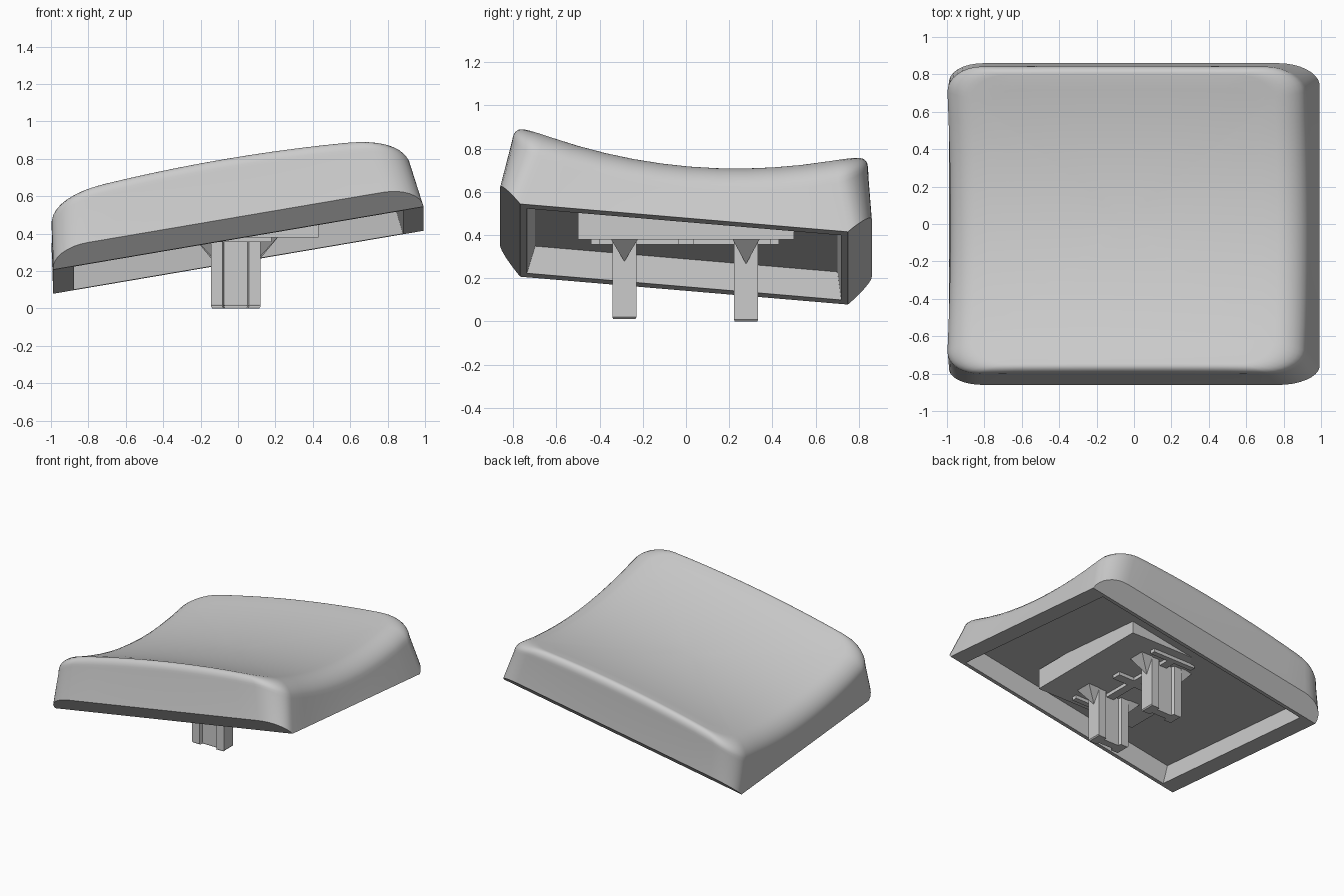
import bpy, bmesh, math
from mathutils import Vector

if "Cube" in bpy.data.objects:
    bpy.data.objects.remove(bpy.data.objects["Cube"], do_unlink=True)

grey = bpy.data.materials.new("light_grey")
grey.use_nodes = True
grey.diffuse_color = (0.6, 0.6, 0.6, 1)
grey.node_tree.nodes["Principled BSDF"].inputs["Base Color"].default_value = (0.6, 0.6, 0.6, 1)


def finish(name, bm, smooth=False):
    bmesh.ops.remove_doubles(bm, verts=bm.verts, dist=1e-4)
    bmesh.ops.recalc_face_normals(bm, faces=bm.faces)
    mesh = bpy.data.meshes.new(name)
    bm.to_mesh(mesh)
    bm.free()
    mesh.materials.append(grey)
    obj = bpy.data.objects.new(name, mesh)
    bpy.context.collection.objects.link(obj)
    if smooth:
        bpy.ops.object.select_all(action='DESELECT')
        obj.select_set(True)
        bpy.context.view_layer.objects.active = obj
        bpy.ops.object.shade_smooth_by_angle(angle=math.radians(35))
    return obj


def box(name, low, high):
    bm = bmesh.new()
    bmesh.ops.create_cube(bm, size=1)
    for v in bm.verts:
        v.co = Vector([lo + (c + 0.5) * (hi - lo) for c, lo, hi in zip(v.co, low, high)])
    return finish(name, bm)


# Cap coordinates lie in the tilted rim plane; h is the height above it
def place(u, v, h):
    return Vector((u - 0.17 * h + 0.002, v + 0.085 * h - 0.009,
                   0.311 + 0.17 * u - 0.085 * v + h))


def ring(a, b, rx, ry, arc=8, side=10):
    """Rounded rectangle as (u, v, direction angle)."""
    points = []
    for q in range(4):
        sx, sy = (1, -1, -1, 1)[q], (1, 1, -1, -1)[q]
        for i in range(arc + 1):
            ang = math.pi / 2 * (q + i / arc)
            points.append((sx * (a - rx) + rx * math.cos(ang),
                           sy * (b - ry) + ry * math.sin(ang), ang))
        # straight run to the next corner
        u, v, ang = points[-1]
        eu, ev = (-u, v) if q % 2 == 0 else (u, -v)
        for i in range(1, side):
            t = i / side
            points.append((u + (eu - u) * t, v + (ev - v) * t, ang))
    return points


def dish(u, v):
    return 0.304 + 0.114 * (v / 0.77) ** 2 - 0.035 * (u / 0.8) ** 2


# Cap shell, from the hollow's ceiling round the rim and over the top
RIM = 0.758
layers = [[place(u, v, 0.125) for u, v, _ in ring(0.865, 0.7, 0, 0)],
          [place(u, v, 0) for u, v, _ in ring(0.88, 0.727, 0, 0)]]
skirt = ring(0.99, 0.86, 0.2, 0.102)
layers.append([place(u, max(-RIM, min(RIM, v)), 0) for u, v, _ in skirt])
layers.append([place(u, v, max(0, abs(v) - RIM)) for u, v, _ in skirt])
STEPS = 7
for k in range(STEPS + 1):
    th = math.pi / 2 * k / STEPS
    inset = 1 - math.cos(th)
    layer = []
    for u, v, ang in ring(0.96 - 0.15 * inset, 0.823 - 0.05 * inset, 0.2, 0.13):
        drop = 0.075 + 0.045 * math.cos(ang) ** 2
        layer.append(place(u, v, dish(u, v) - drop * (1 - math.sin(th))))
    layers.append(layer)
for s in (0.9, 0.75, 0.6, 0.45, 0.3, 0.15, 0):
    layers.append([place(u * s, v * s, dish(u * s, v * s))
                   for u, v, _ in ring(0.81, 0.773, 0.2, 0.13)])

bm = bmesh.new()
rows = [[bm.verts.new(p) for p in layer] for layer in layers]
for lower, upper in zip(rows, rows[1:]):
    n = len(lower)
    for i in range(n):
        j = (i + 1) % n
        bm.faces.new((lower[i], lower[j], upper[j], upper[i]))
bm.faces.new(rows[0])
finish("cap_shell", bm, smooth=True)

# Level mounting block under the sloping ceiling, with thin ribs
box("mounting_block", (-0.4, -0.5, 0.38), (0.43, 0.5, 0.53))
box("spine_rib", (-0.03, -0.43, 0.355), (0.03, 0.43, 0.39))
box("centre_rib", (-0.14, -0.035, 0.355), (0.16, 0.035, 0.39))
for name, y in (("front_end_rib", -0.42), ("back_end_rib", 0.41)):
    box(name, (-0.18, y - 0.02, 0.355), (0.18, y + 0.02, 0.39))

# Two grooved stems, each with a gusset on both ends
half = [(0.132, 0.055), (0.07, 0.055), (0.062, 0.03)]
profile = half + [(-x, y) for x, y in reversed(half)]
profile += [(-x, -y) for x, y in profile]
for name, cy, foot in (("front", -0.285, 0.012), ("back", 0.278, 0)):
    bm = bmesh.new()
    loops = []
    for z, s in ((foot, 0.95), (foot + 0.008, 1), (0.4, 1)):
        loops.append([bm.verts.new((x * s - 0.012, cy + y * s, z)) for x, y in profile])
    for lower, upper in zip(loops, loops[1:]):
        for i in range(len(lower)):
            j = (i + 1) % len(lower)
            bm.faces.new((lower[i], lower[j], upper[j], upper[i]))
    bm.faces.new(loops[0])
    bm.faces.new(loops[-1])
    finish(name + "_stem", bm)
    for side, sx in (("left", 1), ("right", -1)):
        bm = bmesh.new()
        for x, y, z in ((0.13, -0.065, 0.385), (0.13, 0.065, 0.385), (0.23, -0.065, 0.385),
                        (0.23, 0.065, 0.385), (0.13, 0, 0.265 + foot)):
            bm.verts.new((sx * x - 0.012, cy + y, z))
        bmesh.ops.convex_hull(bm, input=bm.verts)
        finish(name + "_" + side + "_gusset", bm)
